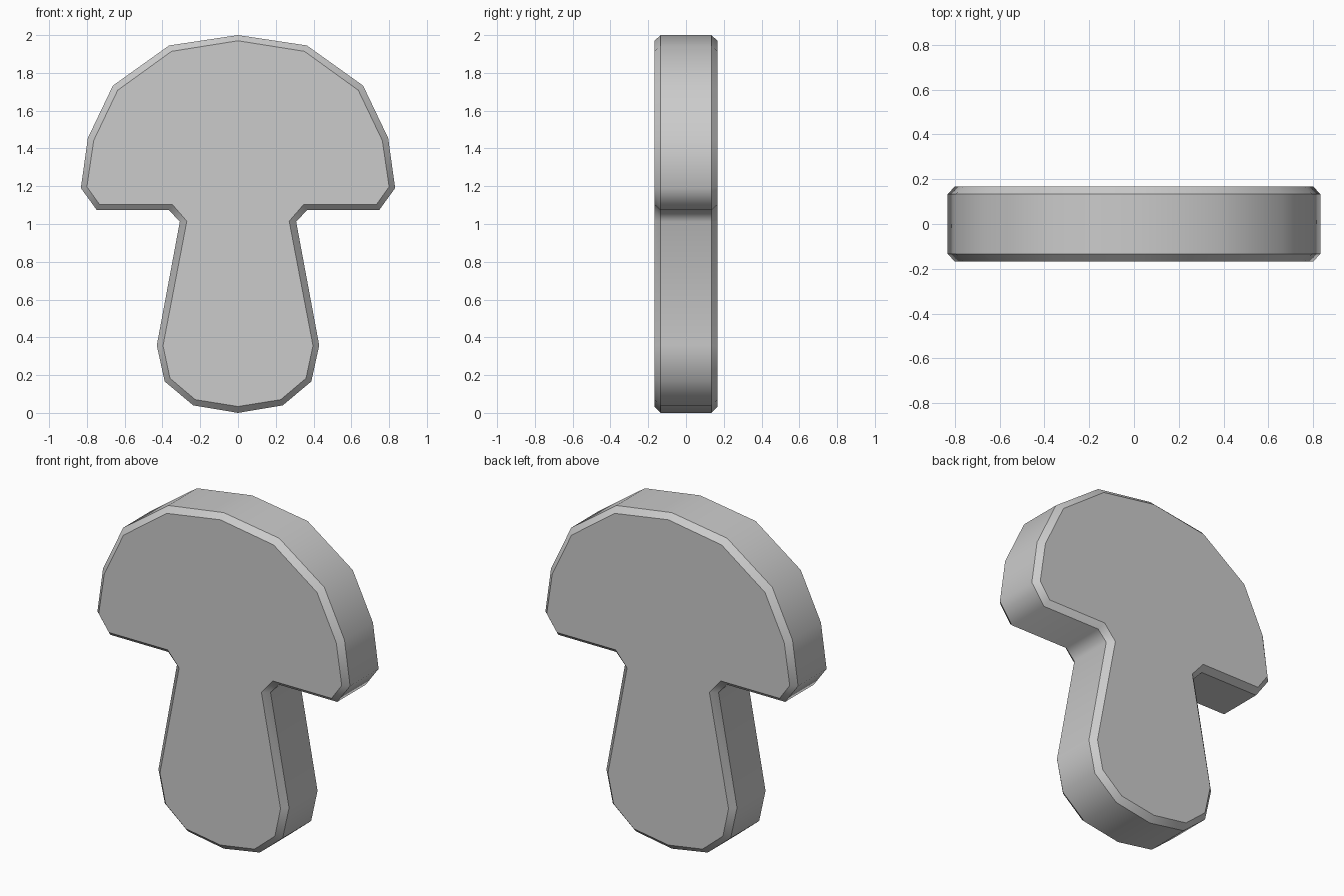
import bpy, bmesh

if "Cube" in bpy.data.objects:
    bpy.data.objects.remove(bpy.data.objects["Cube"])

# Right half of the outline, top to bottom: outer x, z and bevelled face x, z
HALF = [
    (0.0, 2.0, 0.0, 1.97),
    (0.365, 1.945, 0.352, 1.914),
    (0.662, 1.733, 0.637, 1.708),
    (0.795, 1.455, 0.764, 1.442),
    (0.832, 1.19, 0.80, 1.197),
    (0.747, 1.073, 0.733, 1.103),
    (0.365, 1.073, 0.347, 1.103),
    (0.308, 1.012, 0.271, 1.015),
    (0.43, 0.357, 0.397, 0.356),
    (0.388, 0.166, 0.36, 0.183),
    (0.237, 0.04, 0.226, 0.07),
    (0.0, 0.0, 0.0, 0.034),
]
DEPTH, BEVEL = 0.167, 0.033

# Mirror the half into a closed loop
loop = HALF + [(-a, b, -c, d) for a, b, c, d in HALF[-2:0:-1]]
outer = [(p[0], p[1]) for p in loop]
inner = [(p[2], p[3]) for p in loop]

bm = bmesh.new()


def ring(points, y):
    return [bm.verts.new((x, y, z)) for x, z in points]


# Four rings: front face, two rim edges, back face
rings = [ring(inner, -DEPTH), ring(outer, -DEPTH + BEVEL),
         ring(outer, DEPTH - BEVEL), ring(inner, DEPTH)]
n = len(loop)
for a, b in zip(rings, rings[1:]):
    for i in range(n):
        j = (i + 1) % n
        bm.faces.new((a[i], a[j], b[j], b[i]))
bm.faces.new(rings[0])
bm.faces.new(rings[-1])
bmesh.ops.recalc_face_normals(bm, faces=bm.faces[:])

# Smooth around the rim, crisp along the bevel lines
for f in bm.faces:
    f.smooth = True
for r in rings:
    for i in range(n):
        bm.edges.get((r[i], r[(i + 1) % n])).smooth = False

mesh = bpy.data.meshes.new("mushroom")
bm.to_mesh(mesh)
bm.free()
bpy.context.collection.objects.link(bpy.data.objects.new("mushroom", mesh))
